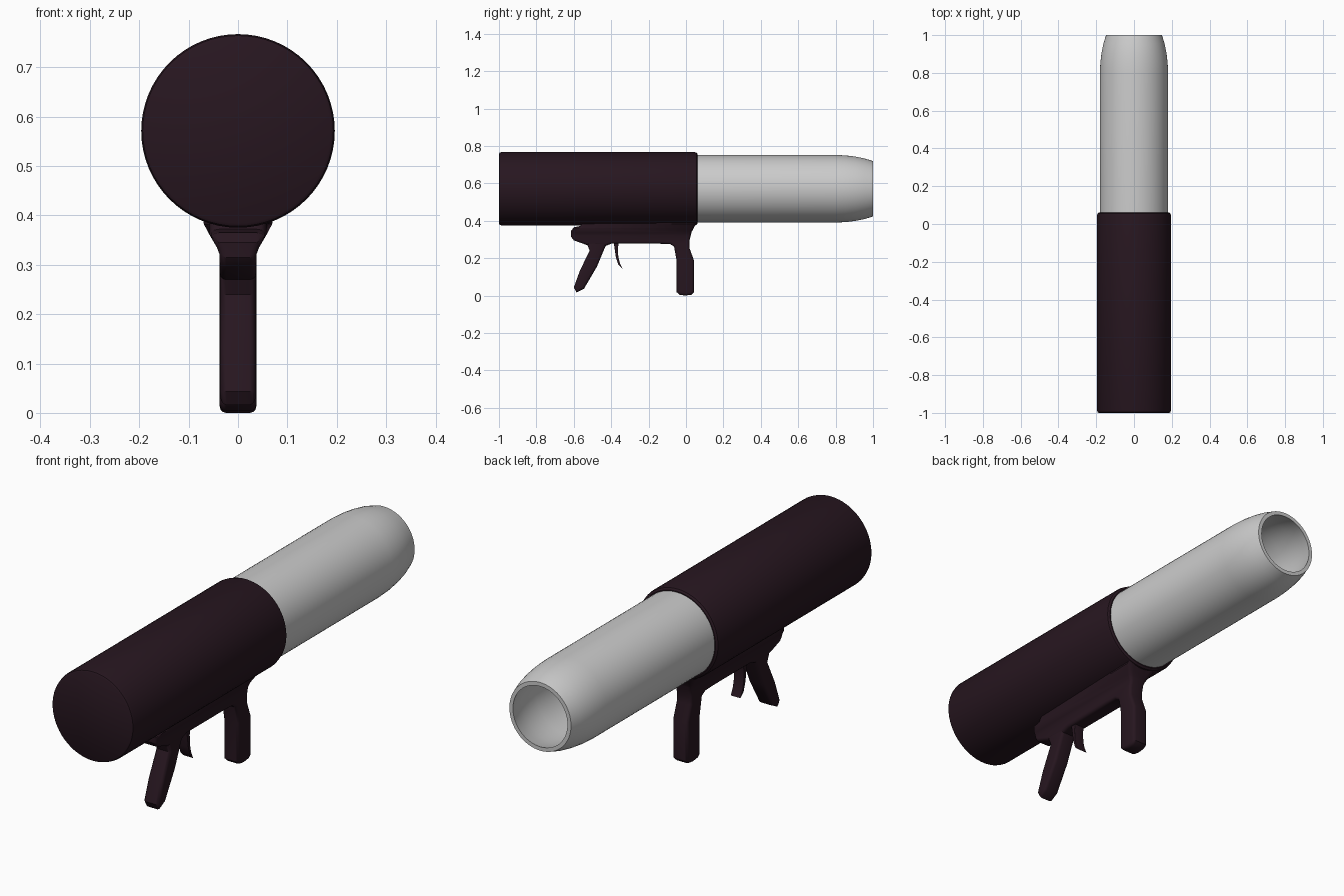
import bpy, bmesh
from math import sin, cos, pi, radians

if "Cube" in bpy.data.objects:
    bpy.data.objects.remove(bpy.data.objects["Cube"])

AXIS_Z = 0.571
SIDES = 64

dark = bpy.data.materials.new("dark_plastic")
dark.diffuse_color = (0.02, 0.008, 0.014, 1)
dark.use_nodes = True
dark.node_tree.nodes["Principled BSDF"].inputs["Base Color"].default_value = dark.diffuse_color


def finish(name, bm, mat=None, angle=35):
    bmesh.ops.remove_doubles(bm, verts=bm.verts, dist=1e-5)
    bmesh.ops.recalc_face_normals(bm, faces=bm.faces)
    me = bpy.data.meshes.new(name)
    bm.to_mesh(me)
    bm.free()
    ob = bpy.data.objects.new(name, me)
    bpy.context.collection.objects.link(ob)
    if mat:
        me.materials.append(mat)
    bpy.ops.object.select_all(action='DESELECT')
    ob.select_set(True)
    bpy.context.view_layer.objects.active = ob
    bpy.ops.object.shade_smooth_by_angle(angle=radians(angle))
    return ob


def lathe(name, profile, mat=None):
    """Revolve (radius, y) points round the tube axis, capping both ends."""
    bm = bmesh.new()
    rings = []
    for r, y in profile:
        rings.append([bm.verts.new((r * cos(2 * pi * i / SIDES), y,
                                    AXIS_Z + r * sin(2 * pi * i / SIDES)))
                      for i in range(SIDES)])
    for a, b in zip(rings, rings[1:]):
        for i in range(SIDES):
            j = (i + 1) % SIDES
            bm.faces.new((a[i], a[j], b[j], b[i]))
    bm.faces.new(rings[0])
    bm.faces.new(rings[-1])
    return finish(name, bm, mat)


def plate(name, profile, half, bevel, mat, flare=False):
    """Extrude a (y, z) side profile across x and round its rims."""
    bm = bmesh.new()
    face = bm.faces.new([bm.verts.new((-half, y, z)) for y, z in profile])
    ext = bmesh.ops.extrude_face_region(bm, geom=[face])
    for v in ext["geom"]:
        if isinstance(v, bmesh.types.BMVert):
            v.co.x = half
    rims = [e for e in bm.edges if abs(e.verts[0].co.x - e.verts[1].co.x) < 1e-6]
    bmesh.ops.bevel(bm, geom=rims, offset=bevel, segments=3, profile=0.5,
                    affect='EDGES', clamp_overlap=True)
    if flare:
        # widen towards the tube
        for z in (0.32, 0.335, 0.36):
            bmesh.ops.bisect_plane(bm, geom=bm.verts[:] + bm.edges[:] + bm.faces[:],
                                   plane_co=(0, 0, z), plane_no=(0, 0, 1))
        for v in bm.verts:
            t = min(max((v.co.z - 0.32) / 0.04, 0), 1)
            v.co.x *= 1 + 0.55 * t ** 1.3
            if v.co.z > 0.365 and v.co.y > -0.1:
                v.co.x *= 1 + (v.co.z - 0.365) * 12
    bmesh.ops.triangulate(bm, faces=[f for f in bm.faces if len(f.verts) > 4])
    return finish(name, bm, mat)


# Rear housing
lathe("rear_housing", [(0.187, -1.0), (0.193, -0.996), (0.196, -0.985), (0.196, 0.045),
                       (0.193, 0.056), (0.185, 0.062)], dark)

# Hollow barrel with a rounded-in muzzle
outer = [(0.181, 0.05), (0.181, 0.80), (0.178, 0.855), (0.172, 0.905),
         (0.162, 0.955), (0.148, 1.0)]
inner = [(r - 0.017, y) for r, y in reversed(outer)]
inner[-1] = (0.164, 0.07)
lathe("barrel", outer + inner)

# Rail and front grip in one profile
plate("rail_and_front_grip", [
    (-0.55, 0.395), (-0.565, 0.372), (-0.60, 0.365), (-0.615, 0.345), (-0.615, 0.315),
    (-0.60, 0.295), (-0.53, 0.27), (-0.43, 0.265), (-0.40, 0.277), (-0.14, 0.277),
    (-0.085, 0.275), (-0.064, 0.262), (-0.05, 0.187), (-0.05, 0.018), (-0.035, 0.004),
    (-0.004, 0.0), (0.028, 0.004), (0.043, 0.018), (0.043, 0.187), (0.018, 0.255),
    (0.018, 0.29), (0.03, 0.34), (0.06, 0.395)], 0.037, 0.013, dark, flare=True)

# Slanted rear grip
plate("rear_grip", [
    (-0.54, 0.30), (-0.515, 0.24), (-0.567, 0.134), (-0.60, 0.043), (-0.585, 0.016),
    (-0.545, 0.037), (-0.476, 0.155), (-0.43, 0.265), (-0.41, 0.30)], 0.036, 0.013, dark)

# Curved trigger
plate("trigger", [
    (-0.39, 0.30), (-0.382, 0.255), (-0.375, 0.205), (-0.362, 0.165), (-0.34, 0.145),
    (-0.354, 0.175), (-0.362, 0.21), (-0.364, 0.255), (-0.355, 0.30)], 0.024, 0.002, dark)
